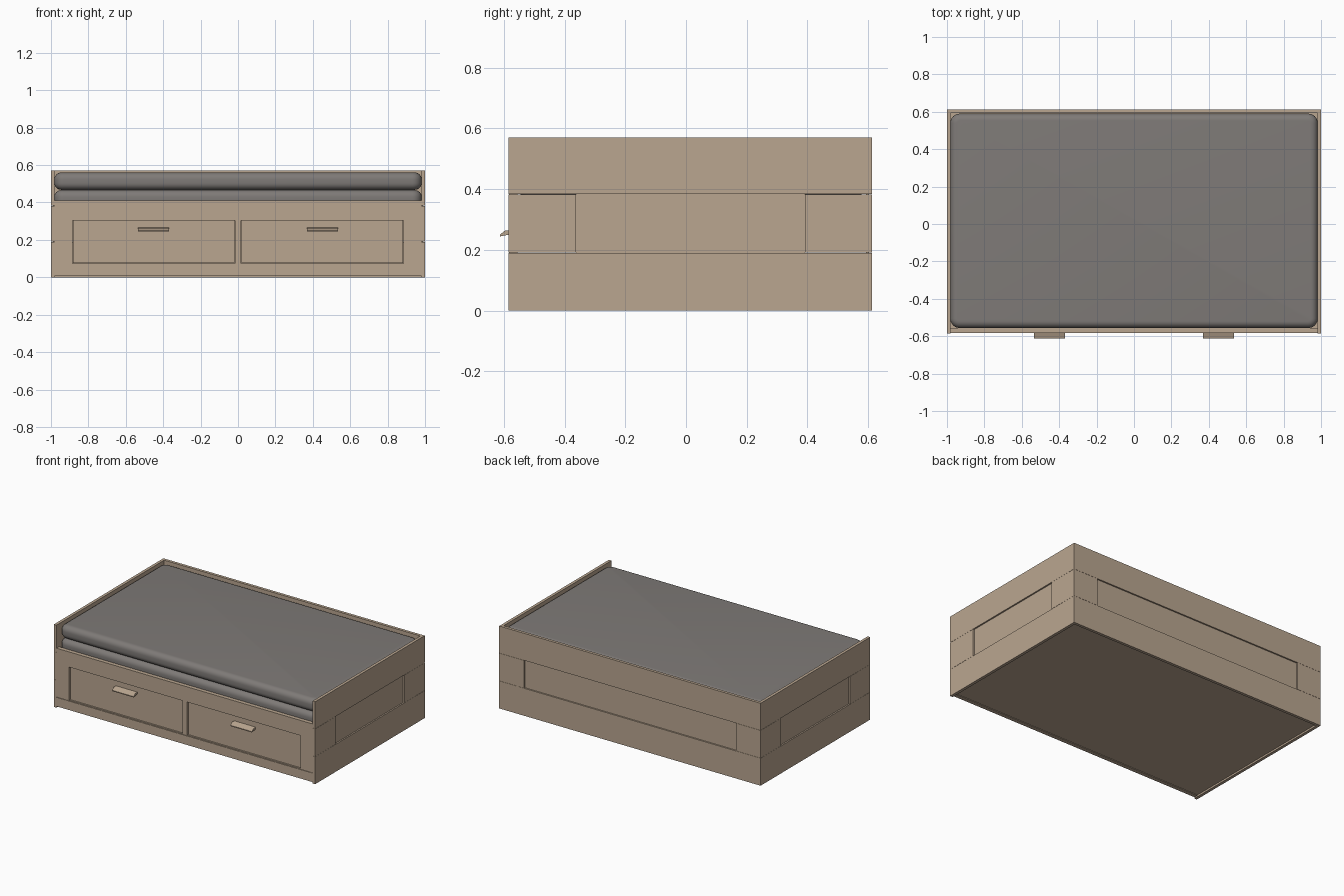
import bpy, bmesh
from mathutils import Vector

cube = bpy.data.objects.get("Cube")
if cube:
    bpy.data.objects.remove(cube, do_unlink=True)


def material(name, colour):
    mat = bpy.data.materials.new(name)
    mat.use_nodes = True
    mat.diffuse_color = (*colour, 1)
    mat.node_tree.nodes["Principled BSDF"].inputs["Base Color"].default_value = (*colour, 1)
    return mat


WOOD = material("tan wood", (0.49, 0.38, 0.28))
FABRIC = material("grey fabric", (0.21, 0.195, 0.185))


def box(name, x, y, z, mat=WOOD):
    """Axis-aligned box given by its (min, max) range on each axis."""
    bm = bmesh.new()
    bmesh.ops.create_cube(bm, size=1)
    for v in bm.verts:
        v.co = Vector([r[0] if c < 0 else r[1] for c, r in zip(v.co, (x, y, z))])
    mesh = bpy.data.meshes.new(name)
    bm.to_mesh(mesh)
    bm.free()
    obj = bpy.data.objects.new(name, mesh)
    bpy.context.collection.objects.link(obj)
    mesh.materials.append(mat)
    return obj


FRONT, BACK, TOP = -0.585, 0.613, 0.57
LOW, HIGH = 0.19, 0.383          # middle plank limits
T, INSET, GAP = 0.02, 0.01, 0.001

# End walls: lower and upper planks, two stiles and a recessed panel
for side, s in (("left", 1), ("right", -1)):
    def span(a, b):
        return tuple(sorted((s * a, s * b)))
    outer = span(1 - T, 1)
    box(side + "_lower_plank", outer, (FRONT, BACK), (0, LOW))
    box(side + "_upper_plank", outer, (FRONT, BACK), (HIGH, TOP))
    box(side + "_front_stile", outer, (FRONT, -0.362), (LOW + GAP, HIGH - GAP))
    box(side + "_back_stile", outer, (0.392, BACK), (LOW + GAP, HIGH - GAP))
    box(side + "_panel", span(1 - T, 1 - INSET), (-0.362, 0.392), (LOW, HIGH))

    # Back stile, drawer, outer front stile and handle on this side
    box(side + "_rear_stile", span(0.81, 1 - T), (BACK - T, BACK), (LOW + GAP, HIGH - GAP))
    box(side + "_drawer_front", span(0.02, 0.882), (FRONT + 0.014, FRONT + 0.03), (0.076, 0.303))
    box(side + "_front_post", span(0.885, 1 - T), (FRONT + 0.002, FRONT + 0.03), (0.073, 0.305))

    handle = box(side + "_handle", span(0.37, 0.535), (-0.613, FRONT + 0.014), (0.245, 0.265))
    for v in handle.data.vertices:      # wedge: thin lip drooping at the front
        if v.co.y < -0.6:
            v.co.z = 0.244 if v.co.z < 0.255 else 0.25
        elif v.co.z < 0.255:
            v.co.z = 0.252
    bm = bmesh.new()
    bm.from_mesh(handle.data)
    lip = [e for e in bm.edges if all(v.co.z > 0.249 and v.co.z < 0.27 for v in e.verts)
           and abs(e.verts[0].co.y - e.verts[1].co.y) > 0.02
           and max(v.co.z for v in e.verts) > 0.26]
    cut = bmesh.ops.bisect_edges(bm, edges=lip, cuts=1)["geom_split"]
    for v in cut:
        if isinstance(v, bmesh.types.BMVert):
            v.co.y, v.co.z = -0.595, 0.264
    bm.to_mesh(handle.data)
    bm.free()

# Back wall
inner = (-1 + T, 1 - T)
box("back_lower_plank", inner, (BACK - T, BACK), (0, LOW))
box("back_upper_plank", inner, (BACK - T, BACK), (HIGH, TOP))
box("back_panel", (-0.81, 0.81), (BACK - T, BACK - INSET), (LOW, HIGH))

# Front frame
face = (FRONT + 0.002, FRONT + 0.03)
box("front_plinth", inner, face, (0.008, 0.07))
box("front_rail", inner, face, (0.305, 0.41))
box("front_lower_rail", inner, (FRONT + 0.006, FRONT + 0.03), (0.07, 0.075))
box("front_centre_post", (-0.017, 0.017), face, (0.073, 0.305))

# Floor and mattress base
box("floor_panel", inner, (FRONT + 0.02, BACK - T), (0.012, 0.03))
box("mattress_base", inner, (FRONT + 0.02, BACK - T), (0.355, 0.372))

# Two stacked mattresses with rounded plan corners and soft edges
for name, z in (("lower_mattress", (0.373, 0.466)), ("upper_mattress", (0.468, 0.56))):
    obj = box(name, (-0.982, 0.982), (-0.556, 0.59), z, FABRIC)
    bm = bmesh.new()
    bm.from_mesh(obj.data)
    upright = [e for e in bm.edges if abs(e.verts[0].co.z - e.verts[1].co.z) > 0.05]
    bmesh.ops.bevel(bm, geom=upright, offset=0.05, segments=6, profile=0.5, affect='EDGES')
    rims = [e for e in bm.edges if abs(e.verts[0].co.z - e.verts[1].co.z) < 0.01]
    bmesh.ops.bevel(bm, geom=rims, offset=0.036, segments=6, profile=0.5, affect='EDGES')
    bm.to_mesh(obj.data)
    bm.free()
    bpy.ops.object.select_all(action='DESELECT')
    bpy.context.view_layer.objects.active = obj
    obj.select_set(True)
    bpy.ops.object.shade_smooth_by_angle()
